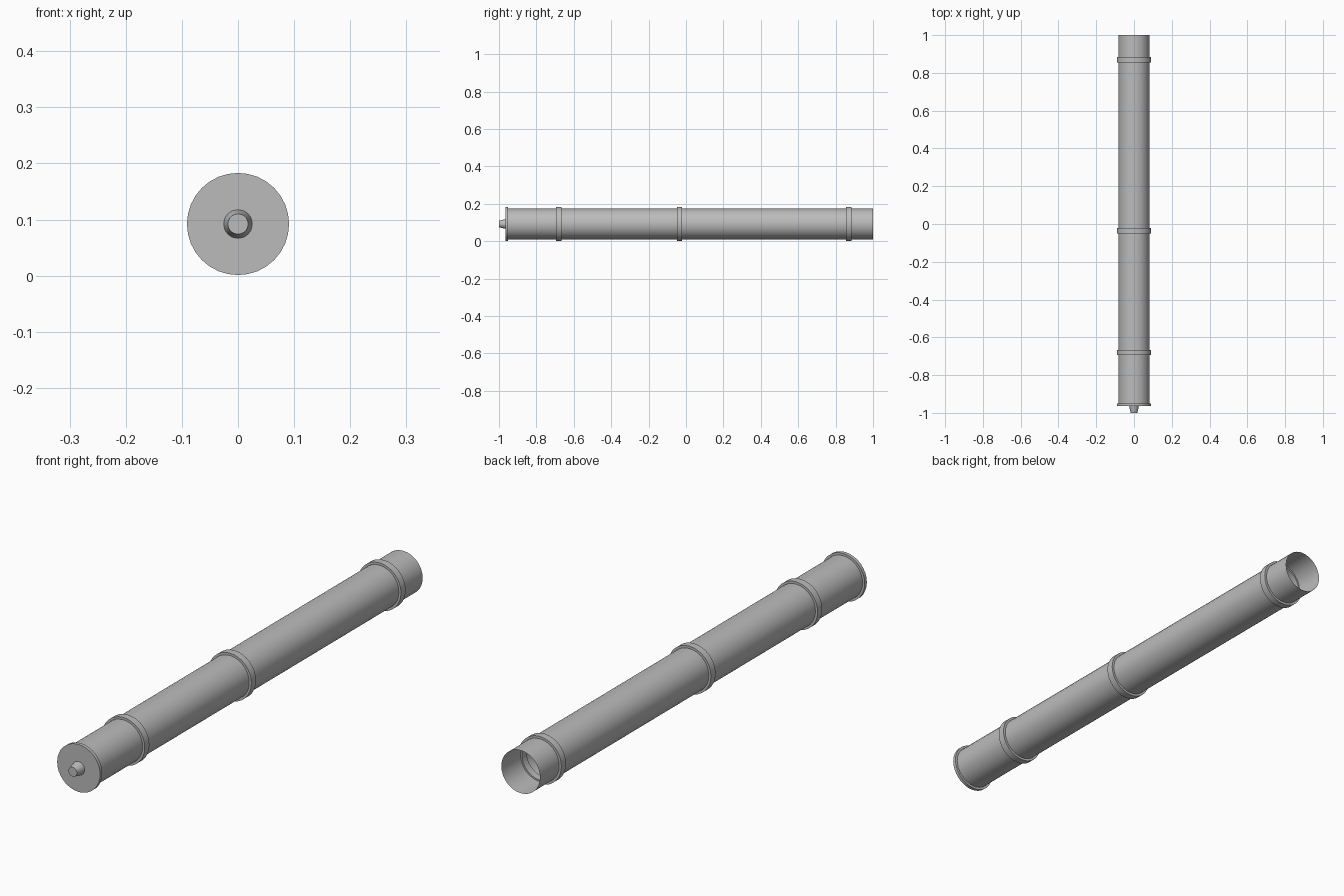
import bpy
import math

cube = bpy.data.objects.get("Cube")
if cube:
    bpy.data.objects.remove(cube, do_unlink=True)

AXIS_Z = 0.092
SIDES = 32
TUBE_R = 0.082
BAND_R = 0.091

grey = bpy.data.materials.new("grey metal")
grey.use_nodes = True
colour = (0.5, 0.5, 0.5, 1)
grey.diffuse_color = colour
grey.node_tree.nodes["Principled BSDF"].inputs["Base Color"].default_value = colour


def finish(obj, name):
    obj.name = name
    obj.data.materials.append(grey)
    bpy.ops.object.shade_smooth_by_angle(angle=math.radians(35))
    return obj


def lathe(name, profile, closed=False):
    """Revolve (radius, y) points about the long axis; radius 0 makes a pole."""
    verts, faces, rows = [], [], []
    for r, y in profile:
        start = len(verts)
        count = 1 if r == 0 else SIDES
        for i in range(count):
            a = math.tau * i / SIDES
            verts.append((r * math.sin(a), y, AXIS_Z + r * math.cos(a)))
        rows.append([start + i % count for i in range(SIDES)])
    pairs = list(zip(rows, rows[1:]))
    if closed:
        pairs.append((rows[-1], rows[0]))
    for a, b in pairs:
        for i in range(SIDES):
            j = (i + 1) % SIDES
            loop = list(dict.fromkeys((a[i], a[j], b[j], b[i])))
            faces.append(loop)
    mesh = bpy.data.meshes.new(name)
    mesh.from_pydata(verts, [], faces)
    obj = bpy.data.objects.new(name, mesh)
    bpy.context.collection.objects.link(obj)
    bpy.ops.object.select_all(action="DESELECT")
    obj.select_set(True)
    bpy.context.view_layer.objects.active = obj
    return finish(obj, name)


# Long thin tube, open at the back
lathe("tube", [(TUBE_R, -0.952), (TUBE_R, 1.0)])

# Raised bands whose inner lips show inside the tube
for name, y in (("front_band", -0.68), ("middle_band", -0.035), ("rear_band", 0.87)):
    lathe(name, [(0.076, y - 0.014), (BAND_R, y - 0.014),
                 (BAND_R, y + 0.014), (0.076, y + 0.014)], closed=True)

# Front end plate
lathe("end_plate", [(0, -0.964), (BAND_R, -0.964), (BAND_R, -0.951), (0, -0.951)])

# Tapered stub on the end plate
lathe("end_stub", [(0, -1.0), (0.018, -1.0), (0.0255, -0.964), (0, -0.964)])
